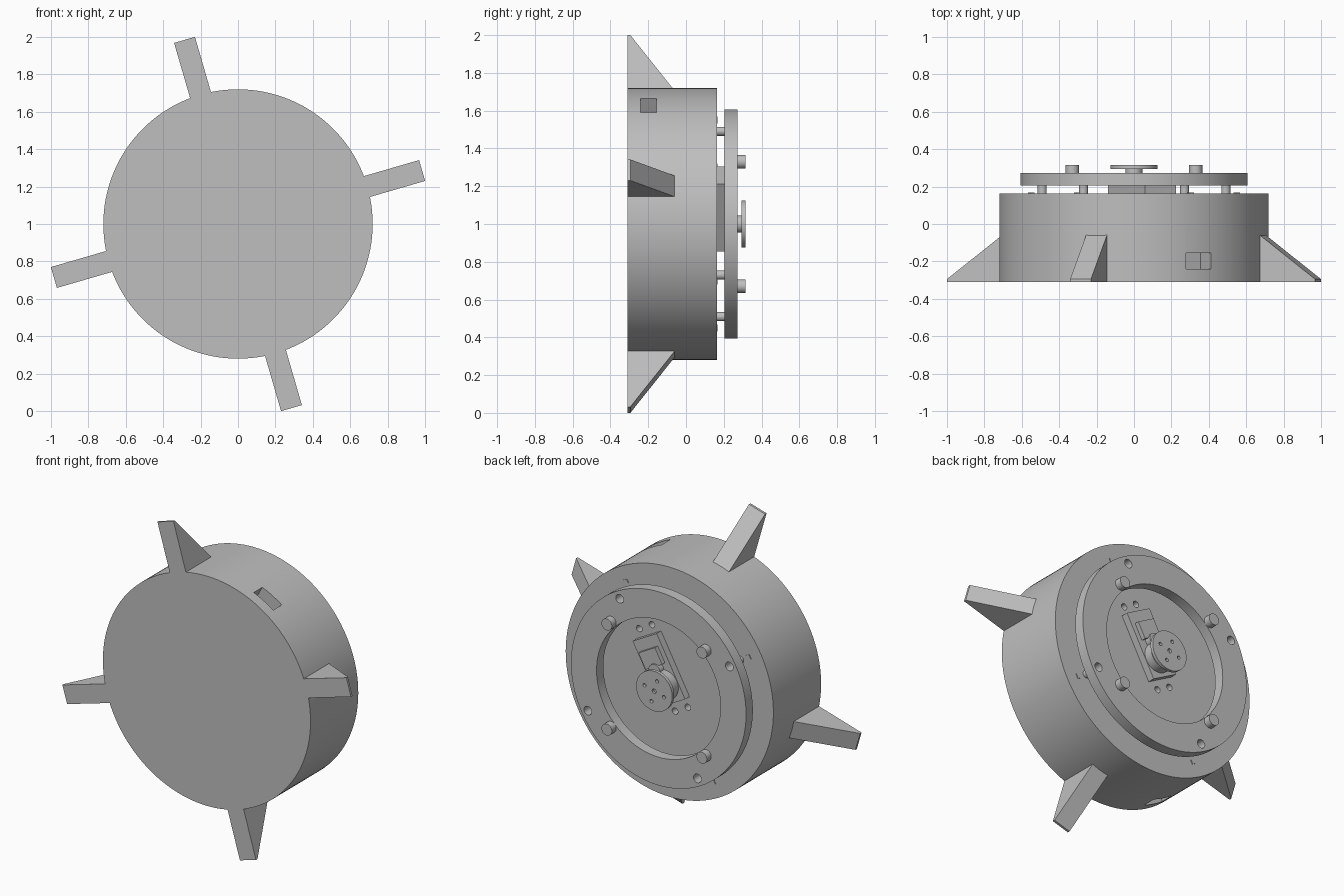
import bpy, bmesh
from math import radians, cos, sin, pi
from mathutils import Matrix

if "Cube" in bpy.data.objects:
    bpy.data.objects.remove(bpy.data.objects["Cube"])

grey = bpy.data.materials.new("plain_grey")
grey.use_nodes = True
grey.diffuse_color = (0.52, 0.52, 0.52, 1)
grey.node_tree.nodes["Principled BSDF"].inputs["Base Color"].default_value = grey.diffuse_color

FIN = radians(16.2)          # direction of the first fin
SLOT = FIN + pi / 4          # direction of slots, posts and motor
QUARTERS = [k * pi / 2 for k in range(4)]


def frame(angle):
    """Local x points outward at this angle around the drum axis."""
    return Matrix.Translation((0, 0, 1)) @ Matrix.Rotation(-angle, 4, "Y")


def finish(name, bm, matrix):
    bmesh.ops.transform(bm, matrix=matrix, verts=bm.verts)
    bmesh.ops.recalc_face_normals(bm, faces=bm.faces)
    mesh = bpy.data.meshes.new(name)
    bm.to_mesh(mesh)
    bm.free()
    mesh.materials.append(grey)
    obj = bpy.data.objects.new(name, mesh)
    bpy.context.collection.objects.link(obj)
    return obj


def disc(name, r, y0, y1, angle=0, out=0, side=0, seg=32):
    """Cylinder along y, placed outward and sideways in the turned frame."""
    bm = bmesh.new()
    bmesh.ops.create_cone(bm, cap_ends=True, segments=seg, radius1=r, radius2=r, depth=y1 - y0)
    place = Matrix.Translation((out, (y0 + y1) / 2, side)) @ Matrix.Rotation(pi / 2, 4, "X")
    return finish(name, bm, frame(angle) @ place)


def box(name, x0, x1, y0, y1, width, angle):
    bm = bmesh.new()
    bmesh.ops.create_cube(bm, size=1)
    place = Matrix.Translation(((x0 + x1) / 2, (y0 + y1) / 2, 0))
    return finish(name, bm, frame(angle) @ place @ Matrix.Diagonal((x1 - x0, y1 - y0, width, 1)))


def cut(target, cutters):
    bpy.context.view_layer.objects.active = target
    for c in cutters:
        c.hide_render = True
        mod = target.modifiers.new("cut", "BOOLEAN")
        mod.operation = "DIFFERENCE"
        mod.solver = "EXACT"
        mod.object = c
        bpy.ops.object.modifier_apply(modifier=mod.name)
        bpy.data.objects.remove(c)


parts = []

# Drum with two side slots and the motor screw holes
drum = disc("drum", 0.72, -0.31, 0.163, seg=128)
cutters = [box("slot_cutter", 0.6, 0.8, -0.24, -0.155, 0.154, SLOT + a) for a in (0, pi)]
cutters += [disc("screw_cutter", 0.02, 0.1, 0.2, SLOT, out, side, 20)
            for out in (-0.17, 0.345) for side in (-0.05, 0.05)]
cut(drum, cutters)
parts.append(drum)

# Four wedge fins
profile = [(0.68, -0.31), (1.025, -0.31), (1.025, -0.295), (0.718, -0.06), (0.68, -0.06)]
for a in QUARTERS:
    bm = bmesh.new()
    face = bm.faces.new([bm.verts.new((x, y, -0.058)) for x, y in profile])
    new = bmesh.ops.extrude_face_region(bm, geom=[face])["geom"]
    bmesh.ops.translate(bm, vec=(0, 0, 0.116), verts=[v for v in new if isinstance(v, bmesh.types.BMVert)])
    parts.append(finish("fin", bm, frame(FIN + a)))

# Raised ring on posts
ring = disc("ring", 0.607, 0.205, 0.272, seg=128)
cut(ring, [disc("bore_cutter", 0.43, 0.1, 0.4, seg=96)]
    + [disc("hole_cutter", 0.027, 0.1, 0.4, SLOT + a, 0.56) for a in QUARTERS])
parts.append(ring)
for a in QUARTERS:
    parts.append(disc("post", 0.024, 0.16, 0.215, SLOT + a, 0.56))
    parts.append(disc("ring_pin", 0.036, 0.25, 0.315, pi / 4 + a, 0.466))
    parts.append(box("locating_tab", 0.615, 0.64, 0.16, 0.168, 0.03, SLOT + a))

# Motor: mounting body, raised top, gear housing and shaft
parts.append(box("motor_body", -0.115, 0.295, 0.16, 0.207, 0.19, SLOT))
parts.append(box("motor_top", 0.12, 0.225, 0.2, 0.235, 0.13, SLOT))
parts.append(disc("gear_housing", 0.092, 0.2, 0.262, seg=48))
parts.append(disc("small_gear_housing", 0.04, 0.2, 0.245, SLOT, 0.1))
parts.append(disc("shaft", 0.045, 0.25, 0.3))

# Round output plate with five holes
horn = disc("output_plate", 0.125, 0.295, 0.315, seg=64)
cut(horn, [disc("pin_cutter", 0.011, 0.2, 0.4, FIN + a, 0.07, 0, 16) for a in QUARTERS]
    + [disc("centre_cutter", 0.014, 0.2, 0.4, seg=16)])
parts.append(horn)

# Smooth the round walls, keep the edges sharp
bpy.ops.object.select_all(action="DESELECT")
for obj in parts:
    obj.select_set(True)
bpy.context.view_layer.objects.active = drum
bpy.ops.object.shade_smooth_by_angle(angle=radians(30))
